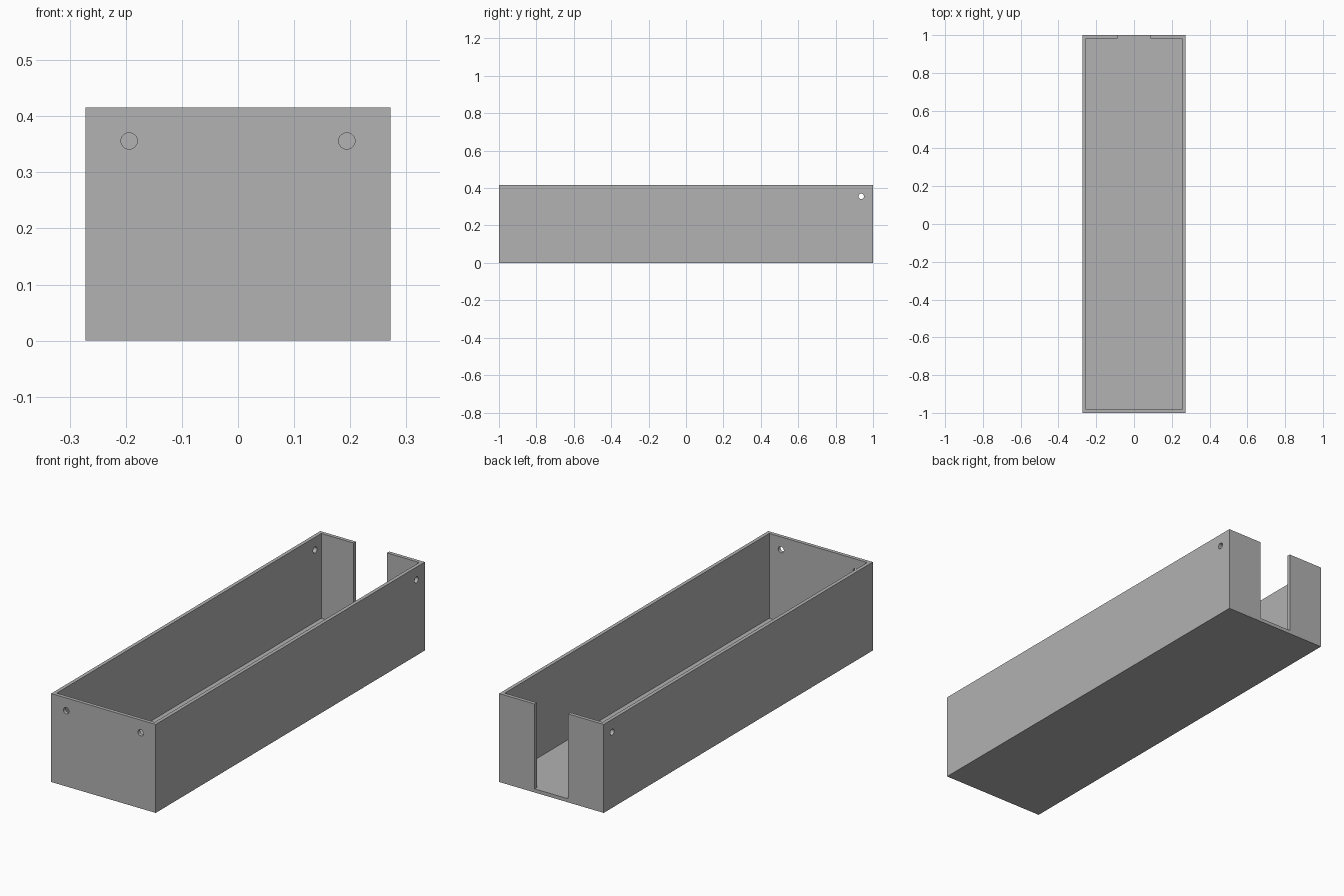
import bpy
import bmesh
from math import pi
from mathutils import Matrix, Vector

if "Cube" in bpy.data.objects:
    bpy.data.objects.remove(bpy.data.objects["Cube"], do_unlink=True)

HALF_X, HALF_Y, HEIGHT = 0.272, 1.0, 0.416
WALL = 0.017
SLOT = 0.087          # half width of the slot in the back wall
HOLE_R, HOLE_Z = 0.0145, 0.356

grey = bpy.data.materials.new("plain grey")
grey.use_nodes = True
colour = (0.445, 0.445, 0.445, 1)
grey.diffuse_color = colour
grey.node_tree.nodes["Principled BSDF"].inputs["Base Color"].default_value = colour


def make_object(name, bm):
    bmesh.ops.recalc_face_normals(bm, faces=bm.faces)
    mesh = bpy.data.meshes.new(name)
    bm.to_mesh(mesh)
    bm.free()
    mesh.materials.append(grey)
    obj = bpy.data.objects.new(name, mesh)
    bpy.context.collection.objects.link(obj)
    return obj


def prism(name, outline, bottom, top):
    bm = bmesh.new()
    face = bm.faces.new([bm.verts.new((x, y, bottom)) for x, y in outline])
    up = bmesh.ops.extrude_face_region(bm, geom=[face])["geom"]
    bmesh.ops.translate(bm, vec=Vector((0, 0, top - bottom)),
                        verts=[v for v in up if isinstance(v, bmesh.types.BMVert)])
    return make_object(name, bm)


def drill(name, location, axis, length):
    bm = bmesh.new()
    turn = Matrix.Rotation(pi / 2, 4, axis)
    bmesh.ops.create_cone(bm, cap_ends=True, segments=32, radius1=HOLE_R,
                          radius2=HOLE_R, depth=length,
                          matrix=Matrix.Translation(location) @ turn)
    return make_object(name, bm)


# Solid block for the open tray
tray = prism("tray", [(-HALF_X, -HALF_Y), (HALF_X, -HALF_Y),
                      (HALF_X, HALF_Y), (-HALF_X, HALF_Y)], 0, HEIGHT)

# Cavity and back slot share one outline, so the floor runs out flush
ix, iy, out = HALF_X - WALL, HALF_Y - WALL, HALF_Y + 0.1
cavity = prism("cavity_cutter",
               [(-ix, -iy), (ix, -iy), (ix, iy), (SLOT, iy), (SLOT, out),
                (-SLOT, out), (-SLOT, iy), (-ix, iy)], WALL, HEIGHT + 0.1)

# Two holes in the front wall, one through each side wall near the back
cutters = [cavity]
for side, label in ((-1, "right"), (1, "left")):
    cutters.append(drill(label + "_front_hole_cutter",
                         (side * 0.194, -HALF_Y, HOLE_Z), "X", 0.1))
    cutters.append(drill(label + "_side_hole_cutter",
                         (side * HALF_X, 0.937, HOLE_Z), "Y", 0.1))

for cutter in cutters:
    cutter.hide_render = True
    mod = tray.modifiers.new(cutter.name, "BOOLEAN")
    mod.operation = "DIFFERENCE"
    mod.solver = "EXACT"
    mod.object = cutter

# Apply the cuts and discard the cutters
bpy.context.view_layer.update()
cut_mesh = bpy.data.meshes.new_from_object(
    tray.evaluated_get(bpy.context.evaluated_depsgraph_get()))
tray.modifiers.clear()
tray.data = cut_mesh
for cutter in cutters:
    bpy.data.objects.remove(cutter, do_unlink=True)

# Smooth hole walls, sharp box edges
bpy.ops.object.select_all(action="DESELECT")
tray.select_set(True)
bpy.context.view_layer.objects.active = tray
bpy.ops.object.shade_smooth_by_angle(angle=pi / 6)
